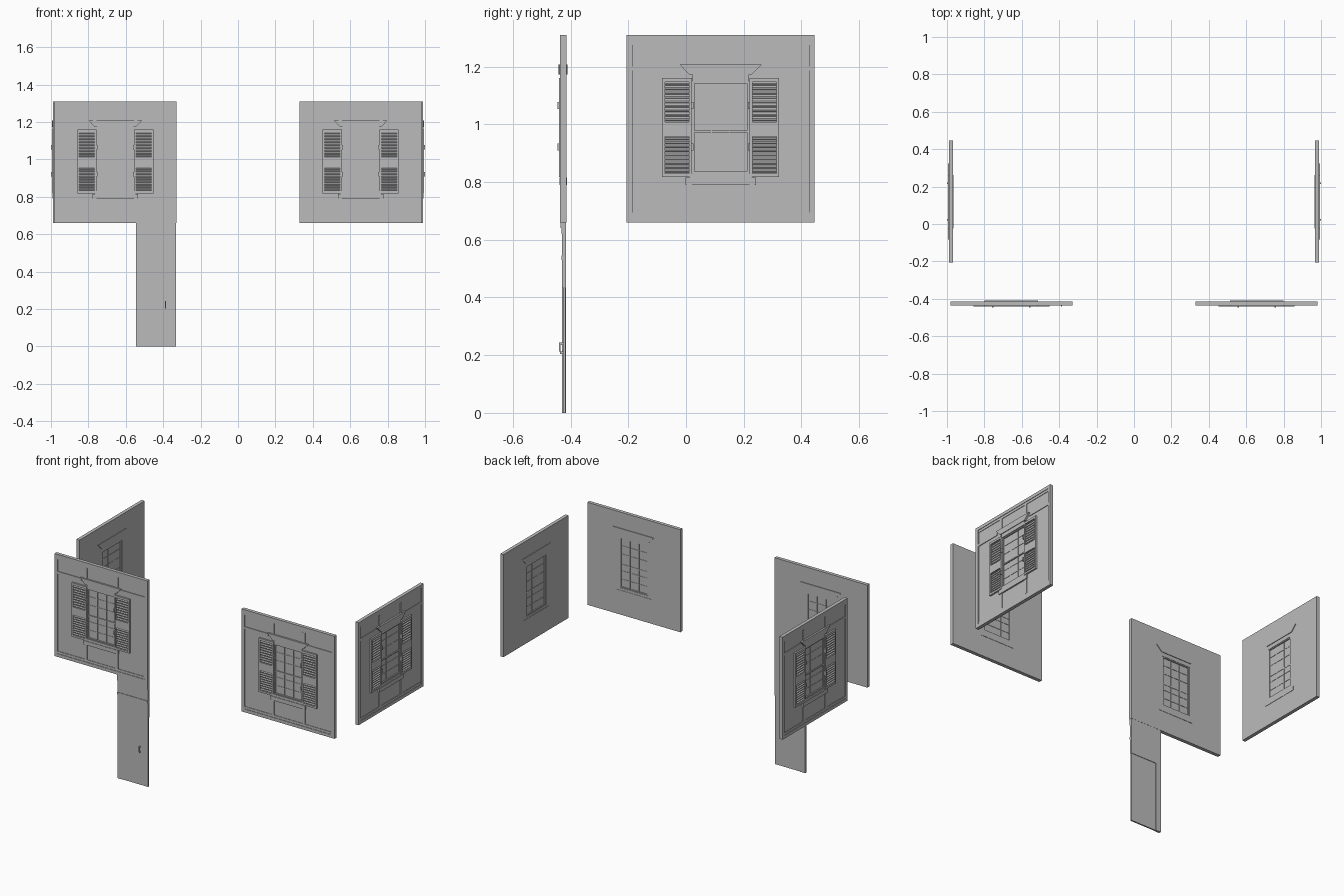
import bpy, bmesh, math
from mathutils import Matrix, Vector

if "Cube" in bpy.data.objects:
    bpy.data.objects.remove(bpy.data.objects["Cube"])

grey = bpy.data.materials.new("plaster_grey")
grey.diffuse_color = (0.5, 0.5, 0.5, 1)
grey.use_nodes = True
grey.node_tree.nodes["Principled BSDF"].inputs["Base Color"].default_value = grey.diffuse_color


class Part:
    """Collects boxes and prisms: u runs along the wall, d outwards, z up."""
    def __init__(self, name):
        self.name, self.bm = name, bmesh.new()

    def box(self, u0, u1, d0, d1, z0, z1, tilt=0):
        size = Matrix.Diagonal((u1 - u0, d1 - d0, z1 - z0, 1))
        mid = Vector(((u0 + u1) / 2, -(d0 + d1) / 2, (z0 + z1) / 2))
        m = Matrix.Translation(mid) @ Matrix.Rotation(tilt, 4, 'X') @ size
        bmesh.ops.create_cube(self.bm, size=1, matrix=m)

    def pair(self, u0, u1, *rest, **kw):
        self.box(u0, u1, *rest, **kw)
        self.box(-u1, -u0, *rest, **kw)

    def prism(self, outline, d0, d1):
        v = [self.bm.verts.new((u, -d0, z)) for u, z in outline]
        face = self.bm.faces.new(v)
        new = bmesh.ops.extrude_face_region(self.bm, geom=[face])["geom"]
        bmesh.ops.translate(self.bm, vec=(0, d0 - d1, 0),
                            verts=[e for e in new if isinstance(e, bmesh.types.BMVert)])

    def ring(self, outer, inner, d0, d1):
        # rectangular slab with a rectangular hole; each is (u, z0, z1)
        loops = []
        for u, z0, z1 in (outer, inner):
            for d in (d0, d1):
                loops.append([self.bm.verts.new((x, -d, z)) for x, z in
                              ((-u, z0), (u, z0), (u, z1), (-u, z1))])
        ob, of, ib, inf = loops
        for a, b in ((ob, of), (of, inf), (inf, ib), (ib, ob)):
            for i in range(4):
                j = (i + 1) % 4
                self.bm.faces.new((a[i], a[j], b[j], b[i]))

    def mesh(self):
        bmesh.ops.recalc_face_normals(self.bm, faces=self.bm.faces[:])
        me = bpy.data.meshes.new(self.name)
        self.bm.to_mesh(me)
        self.bm.free()
        me.materials.append(grey)
        return me


H, Z0, Z1 = 0.326, 0.66, 1.31          # half width, bottom and top of a wall
W, WB, WT = 0.098, 0.83, 1.148         # window opening
parts = []


def part(name):
    p = Part(name)
    parts.append(p)
    return p


# wall slab with the window opening
part("wall").ring((H, Z0, Z1), (W, WB, WT), 0, 0.016)

# outer frame and thinner inner ledges
p = part("wall_frame")
p.ring((H, Z0, Z1), (H - 0.02, 0.68, 1.29), 0.016, 0.022)
p.box(-H + 0.02, H - 0.02, 0.016, 0.019, 1.275, 1.29)
p.box(-H + 0.02, H - 0.02, 0.016, 0.019, 0.68, 0.695)

# raised battens around the window bay
p = part("battens")
p.pair(0.10, 0.118, 0.016, 0.020, 1.20, 1.275)
p.pair(0.10, 0.118, 0.016, 0.020, 0.695, 0.79)
p.pair(0.14, H - 0.02, 0.016, 0.020, 1.186, 1.201)

# flared window cap, visible on both sides of the wall
p = part("window_cap")
p.prism([(-0.108, 1.172), (0.108, 1.172), (0.143, 1.208), (-0.143, 1.208)], -0.004, 0.027)
p.box(-W, W, 0.016, 0.023, WT, 1.172)

# window sill
p = part("window_sill")
p.box(-0.122, 0.122, -0.002, 0.025, 0.79, 0.815)
p.box(-0.108, 0.108, 0.016, 0.022, 0.815, WB)

# sash frame, glass and glazing bars
part("window_sash").ring((W, WB, WT), (W - 0.007, WB + 0.006, WT - 0.006), 0.002, 0.018)
part("window_glass").box(-W, W, 0.008, 0.010, WB, WT)
p = part("glazing_bars")
p.box(-W, W, 0.006, 0.016, 0.972, 0.979)
p.pair(0.030, 0.033, 0.006, 0.012, WB, WT)
for i in (1, 2, 4, 5):
    z = WB + (WT - WB) * i / 6
    p.box(-W, W, 0.006, 0.012, z - 0.0015, z + 0.0015)

# shutters with two louvred fields each
p = part("shutters")
p.pair(0.100, 0.203, 0.016, 0.019, 0.818, 1.16)
for u0, u1 in ((0.100, 0.110), (0.193, 0.203)):
    p.pair(u0, u1, 0.019, 0.026, 0.818, 1.16)
for z0, z1 in ((0.818, 0.830), (0.957, 1.008), (1.146, 1.16)):
    p.pair(0.110, 0.193, 0.019, 0.026, z0, z1)
p = part("shutter_slats")
for z0, z1 in ((0.830, 0.957), (1.008, 1.146)):
    n = 9
    for i in range(n):
        z = z0 + (z1 - z0) * (i + 0.5) / n
        p.pair(0.110, 0.193, 0.018, 0.026, z - 0.0018, z + 0.0018, tilt=math.radians(35))

# shutter hinges
p = part("shutter_hinges")
for z in (0.921, 1.065):
    p.pair(0.094, 0.102, 0.016, 0.032, z - 0.012, z + 0.012)

# four copies of the wall: two facing front, one on each side
walls = [("front_left", (-0.656, -0.414, 0), 0), ("front_right", (0.656, -0.414, 0), 0),
         ("side_right", (0.968, 0.12, 0), 90), ("side_left", (-0.968, 0.12, 0), -90)]


def place(name, me, loc, angle=0):
    ob = bpy.data.objects.new(name, me)
    ob.location = loc
    ob.rotation_euler.z = math.radians(angle)
    bpy.context.collection.objects.link(ob)


for p in parts:
    me = p.mesh()
    for side, loc, angle in walls:
        place(side + "_" + p.name, me, loc, angle)

# entrance strip under the front left wall
X0, X1, JAMB, HEAD = -0.545, -0.331, -0.51, 0.435
p = Part("door_surround")
p.box(X0, JAMB, 0.001, 0.015, 0, HEAD)
p.box(X0, X1, 0.001, 0.015, HEAD, Z0)
door_origin = (0, -0.414, 0)
place("door_surround", p.mesh(), door_origin)

# mouldings above the door
p = Part("door_mouldings")
p.box(X0, X1, 0.015, 0.018, 0.53, 0.546)
p.box(X0, X1, 0.015, 0.018, 0.62, 0.64)
p.box(X0, X1, 0.001, 0.021, 0.64, 0.68)
place("door_mouldings", p.mesh(), door_origin)

# door leaf
p = Part("door_leaf")
p.box(JAMB, X1, 0.004, 0.013, 0, HEAD)
place("door_leaf", p.mesh(), door_origin)

# door handle: plate ends and a grip
p = Part("door_handle")
p.box(-0.391, -0.385, 0.012, 0.026, 0.236, 0.244)
p.box(-0.391, -0.385, 0.021, 0.026, 0.212, 0.236)
p.box(-0.390, -0.386, 0.012, 0.023, 0.204, 0.212)
place("door_handle", p.mesh(), door_origin)
